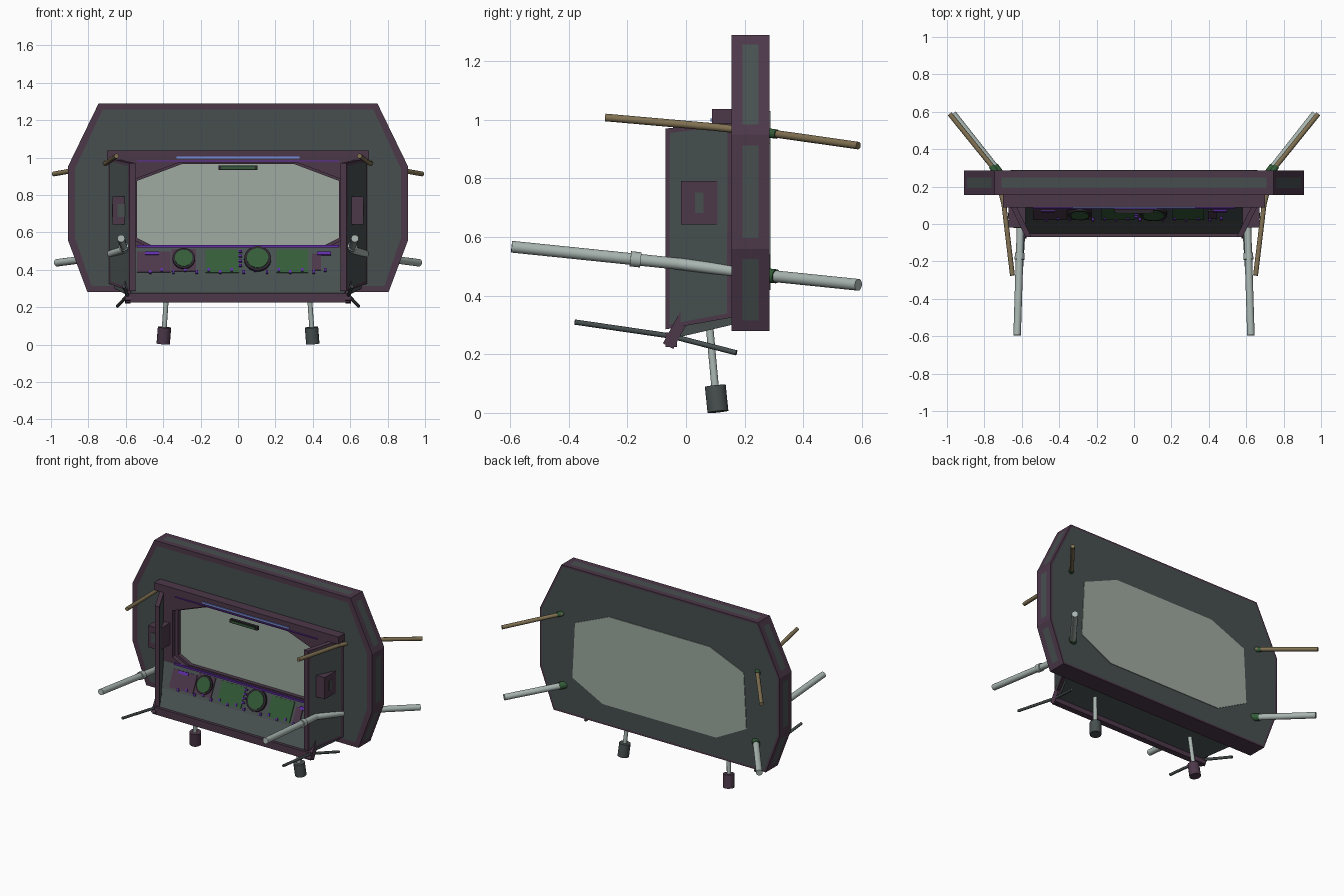
import bpy, bmesh, math
from mathutils import Vector

if "Cube" in bpy.data.objects:
    bpy.data.objects.remove(bpy.data.objects["Cube"])


def material(name, *srgb):
    lin = [((c + 0.055) / 1.055) ** 2.4 for c in srgb] + [1]
    m = bpy.data.materials.new(name)
    m.use_nodes = True
    m.diffuse_color = lin
    m.node_tree.nodes["Principled BSDF"].inputs["Base Color"].default_value = lin
    return m


PLUM = material("plum trim", .30, .22, .29)
GREY = material("slate panel", .28, .31, .31)
GLASS = material("pale glass", .62, .67, .63)
STEEL = material("light steel", .66, .71, .69)
BRASS = material("dull brass", .50, .44, .32)
GREEN = material("instrument green", .20, .36, .22)
VIOLET = material("violet light", .38, .18, .66)
DARK = material("dark rubber", .17, .15, .18)
BLUE = material("blue light", .45, .55, .85)


def finish(name, bm, *mats):
    bmesh.ops.recalc_face_normals(bm, faces=bm.faces[:])
    mesh = bpy.data.meshes.new(name)
    bm.to_mesh(mesh)
    bm.free()
    for m in mats:
        mesh.materials.append(m)
    obj = bpy.data.objects.new(name, mesh)
    bpy.context.collection.objects.link(obj)
    return obj


def loft(loops, ring=False):
    """Skin matching point loops; cap the ends unless they close into a ring."""
    bm = bmesh.new()
    rows = [[bm.verts.new(p) for p in loop] for loop in loops]
    n = len(rows[0])
    for a, b in zip(rows, rows[1:] + rows[:1] if ring else rows[1:]):
        for i in range(n):
            j = (i + 1) % n
            bm.faces.new((a[i], a[j], b[j], b[i]))
    if not ring:
        bm.faces.new(rows[0])
        bm.faces.new(rows[-1])
    bmesh.ops.recalc_face_normals(bm, faces=bm.faces[:])
    return bm


def panel(bm, test, border):
    """Inset the chosen faces and give their centres the second colour."""
    bm.normal_update()
    chosen = [f for f in bm.faces if test(f.normal)]
    bmesh.ops.inset_individual(bm, faces=chosen, thickness=border)
    for f in chosen:
        f.material_index = 1


def box(name, mat, centre, size, tilt=0):
    bm = bmesh.new()
    bmesh.ops.create_cube(bm, size=1)
    bmesh.ops.scale(bm, vec=size, verts=bm.verts[:])
    obj = finish(name, bm, mat)
    obj.location = centre
    obj.rotation_euler.x = tilt
    return obj


def rod(name, mat, a, b, radius, sides=20):
    a, b = Vector(a), Vector(b)
    bm = bmesh.new()
    bmesh.ops.create_cone(bm, cap_ends=True, segments=sides, radius1=radius,
                          radius2=radius, depth=(b - a).length)
    for f in bm.faces:
        f.smooth = len(f.verts) == 4
    for e in bm.edges:
        e.smooth = all(len(f.verts) == 4 for f in e.link_faces)
    obj = finish(name, bm, mat)
    obj.location = (a + b) / 2
    obj.rotation_euler = (b - a).to_track_quat("Z", "Y").to_euler()
    return obj


def mirrored(half):
    """Complete a half outline, listed from top to bottom on +x."""
    return half + [(-x, z) for x, z in reversed(half)]


def at_y(outline, y):
    return [(x, y, z) for x, z in outline]


# Large eight-sided bulkhead with framed faces and a grooved rim
hull = mirrored([(.745, 1.29), (.91, .95), (.91, .56), (.805, .28)])
bm = loft([at_y(hull, .155), at_y(hull, .285)])
panel(bm, lambda n: n.y < -.9, .04)
panel(bm, lambda n: n.y > .9, .015)
panel(bm, lambda n: abs(n.y) < .1 and n.z > -.9, .053)
finish("bulkhead", bm, PLUM, GREY)

# Rear and front glass
rear = mirrored([(.38, 1.03), (.64, .92), (.66, .54), (.43, .42)])
finish("rear_window", loft([at_y(rear, .284), at_y(rear, .289)]), GLASS)
opening = mirrored([(.30, .965), (.54, .875), (.54, .57), (.45, .525)])
finish("front_window", loft([at_y(opening, .147), at_y(opening, .156)]), GLASS)

# Stepped frame around the front glass
for i, (grow, y0, y1) in enumerate([(1.0, .12, .155), (1.04, .09, .155)]):
    inner = [(x * grow, .74 + (z - .74) * grow) for x, z in opening]
    outer = mirrored([(.34, 1.0), (.65, 1.0), (.65, .50), (.5, .50)])
    loops = [at_y(outer, y0), at_y(inner, y0), at_y(inner, y1), at_y(outer, y1)]
    finish(f"window_frame_{i + 1}", loft(loops, ring=True), PLUM)

# Lower tub with sloping dashboard, flaring towards the bulkhead
profile = [(-.06, .25), (.155, .30), (.155, .52), (.09, .52), (.02, .37), (-.05, .275)]
bm = loft([[(s * (.56 + .45 * (y + .07)), y, z) for y, z in profile] for s in (-1, 1)])
for f in bm.faces:
    f.material_index = 0 if f.normal.z > .95 else 1
finish("dashboard_tub", bm, PLUM, GREY)
box("front_lip", PLUM, (0, -.05, .25), (1.2, .04, .05))

# Top beam with light strip
box("top_beam", PLUM, (0, .122, 1.012), (1.4, .066, .05))
box("beam_light", BLUE, (0, .087, 1.0), (.66, .008, .01))
box("beam_underlight", VIOLET, (0, .087, .982), (1.08, .008, .006))
box("mirror", DARK, (0, .07, .945), (.21, .02, .025))
box("mirror_glass", GREEN, (0, .058, .945), (.18, .006, .012))

# Instruments lying on the dashboard slope
SLOPE = math.atan2(.15, .07)


def on_dash(z, lift=.002):
    return .02 + (z - .37) * .07 / .15 - lift * math.sin(SLOPE), z + lift * math.cos(SLOPE)


def plate(name, mat, x, z, width, height, thick=.008):
    y, h = on_dash(z)
    box(name, mat, (x, y, h), (width, height, thick), SLOPE)


def gauge(name, x, z, radius):
    for part, mat, r, top in (("ring", DARK, radius, .016), ("face", GREEN, radius * .8, .02)):
        rod(f"{name}_{part}", mat, (x, *on_dash(z, 0)), (x, *on_dash(z, top)), r, 28)


plate("left_console", PLUM, -.45, .44, .18, .12)
plate("right_console", PLUM, .42, .44, .05, .10)
plate("centre_screen", GREEN, -.085, .445, .18, .135)
plate("side_screen", GREEN, .29, .445, .17, .135)
plate("gauge_backing", PLUM, -.29, .45, .13, .13)
for x in (-.46, .46):
    plate("lit_screen", VIOLET, x, .485, .075, .02, .016)
for i in range(4):
    plate("centre_button", VIOLET, .012, .42 + i * .025, .02, .012, .02)
for i in range(16):
    plate("switch", VIOLET, -.47 + i * .0625, .385 + .012 * (i % 2), .013, .018, .02)
gauge("small_gauge", -.29, .455, .06)
gauge("large_gauge", .105, .455, .072)
box("sill_light", VIOLET, (0, .085, .525), (1.08, .012, .012))

for s, side in ((1, "left"), (-1, "right")):
    # Flared side wall with framed panels
    def wall_face(inset):
        corners = [(-.07, .285), (-.07, .97), (.155, .995), (.155, .325)]
        return [(s * (.58 + .49 * (y + .07) - inset), y, z) for y, z in corners]
    bm = loft([wall_face(0), wall_face(.032)])
    panel(bm, lambda n: abs(n.x) > .7, .022)
    finish(f"{side}_wall", bm, PLUM, GREY)

    # Equipment box on the wall, with a small lever
    box(f"{side}_wall_box", PLUM, (s * .625, .045, .717), (.09, .125, .148))
    box(f"{side}_box_badge", GREY, (s * .67, .045, .717), (.006, .03, .07))
    if s < 0:
        box("right_box_front_plate", GREY, (s * .625, -.018, .717), (.04, .006, .07))
    rod(f"{side}_lever", PLUM, (s * .665, .118, .60), (s * .665, .118, .70), .006, 8)

    # Thick steel tube in three runs, with collars
    tube = [(.625, -.595, .567), (.607, -.02, .508), (.73, .285, .468), (.968, .588, .437)]
    tube = [(s * x, y, z) for x, y, z in tube]
    for i in range(3):
        rod(f"{side}_tube_{i + 1}", STEEL, tube[i], tube[i + 1], .02)
    rod(f"{side}_tube_collar", STEEL, (s * .612, -.19, .526), (s * .611, -.155, .522), .026)
    rod(f"{side}_tube_socket", GREEN, (s * .72, .27, .47), (s * .748, .308, .466), .024)

    # Slim brass rod, front and back runs
    rod(f"{side}_brass_front", BRASS, (s * .65, -.275, 1.008), (s * .695, .10, .975), .013, 12)
    rod(f"{side}_brass_middle", BRASS, (s * .695, .10, .975), (s * .74, .285, .955), .013, 12)
    rod(f"{side}_brass_back", BRASS, (s * .74, .285, .955), (s * .985, .588, .912), .013, 12)
    rod(f"{side}_brass_socket", GREEN, (s * .735, .27, .957), (s * .762, .31, .951), .016, 12)

    # Bent dark rod on a tilted bracket
    box(f"{side}_bracket", PLUM, (s * .59, -.03, .285), (.03, .04, .13), -.5)
    rod(f"{side}_dark_rod_front", GREY, (s * .61, -.38, .31), (s * .59, -.05, .262), .009, 10)
    rod(f"{side}_dark_rod_back", GREY, (s * .59, -.05, .262), (s * .645, .172, .205), .009, 10)

    # Leg and weighted foot
    foot = GREY if s > 0 else PLUM
    rod(f"{side}_leg", STEEL, (s * .395, .10, .08), (s * .378, .078, .32), .013, 14)
    rod(f"{side}_leg_collar", STEEL, (s * .38, .08, .295), (s * .378, .077, .33), .02, 14)
    rod(f"{side}_foot", foot, (s * .40, .109, .004), (s * .393, .10, .092), .036, 24)
